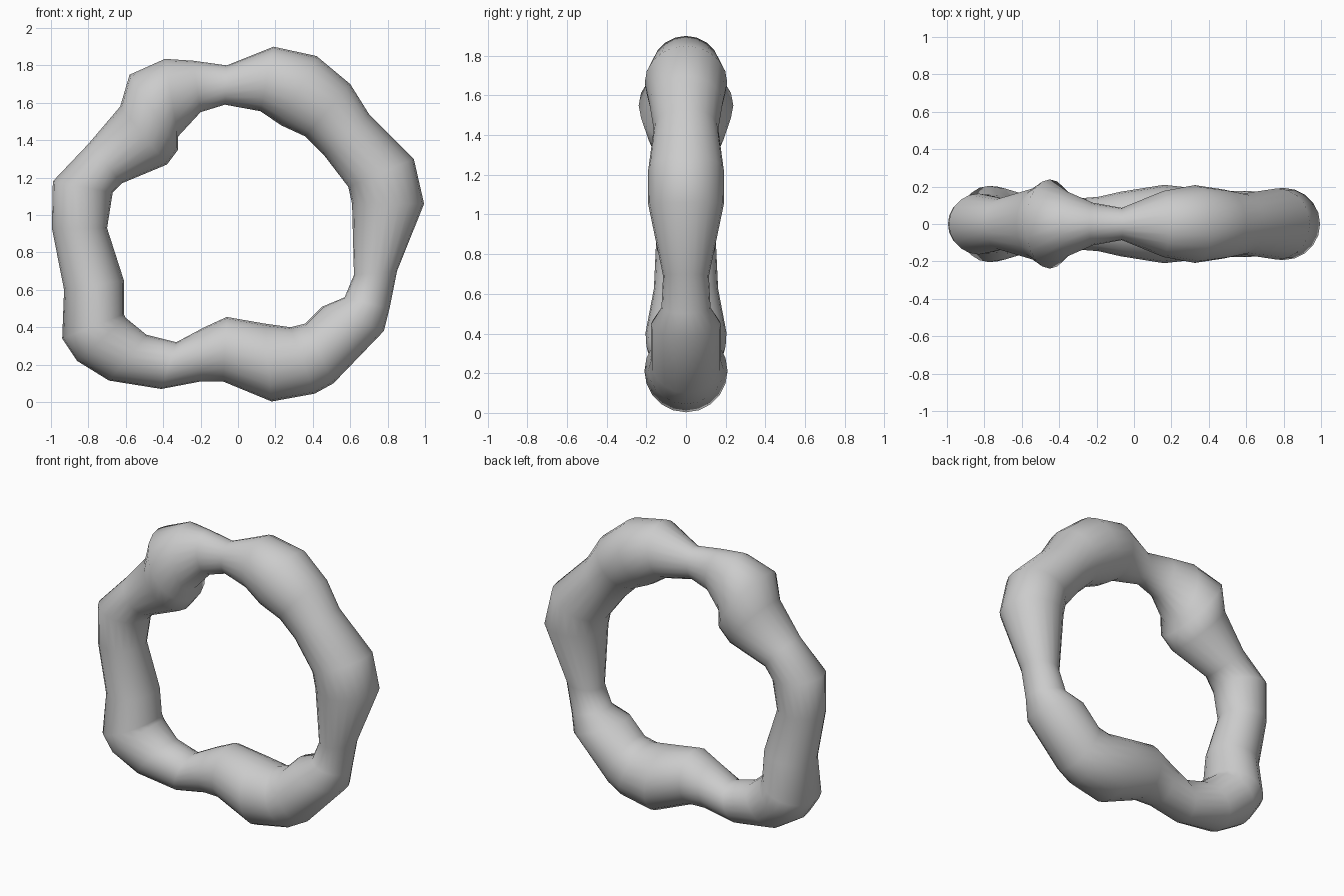
import bpy, bmesh, math
from mathutils import Vector

if "Cube" in bpy.data.objects:
    bpy.data.objects.remove(bpy.data.objects["Cube"])

# Key cross-sections clockwise from the top neck: outer x, outer z, inner x, inner z
sections = [
    (-.06, 1.80, -.07, 1.59), (.19, 1.90, .12, 1.555), (.42, 1.85, .23, 1.48),
    (.60, 1.70, .36, 1.42), (.70, 1.54, .46, 1.32), (.94, 1.30, .59, 1.15),
    (.995, 1.06, .61, 1.06), (.85, .70, .62, .68), (.81, .50, .57, .56),
    (.78, .38, .45, .51), (.51, .10, .36, .42), (.41, .045, .28, .40),
    (.18, .003, .14, .42), (-.08, .11, -.06, .455), (-.20, .11, -.18, .40),
    (-.41, .07, -.33, .32), (-.69, .115, -.49, .36), (-.86, .22, -.60, .45),
    (-.94, .34, -.61, .47), (-.93, .60, -.61, .65), (-.995, .93, -.70, .93),
    (-.99, 1.18, -.67, 1.12), (-.80, 1.38, -.62, 1.17), (-.63, 1.58, -.38, 1.27),
    (-.58, 1.75, -.32, 1.35), (-.39, 1.835, -.32, 1.42), (-.24, 1.825, -.20, 1.55),
]
SIDES = 20


def half_depth(centre, radius):
    """Sections are round, except the flatter neck and the fuller lower left bend."""
    if centre.z > 1.6 and -.36 < centre.x < 0:
        return radius * .82
    if centre.z < .45 and centre.x < -.7:
        return radius * 1.15
    return radius


# Lumpy ring: loops bridged into a closed tube
bm = bmesh.new()
loops = []
for ox, oz, ix, iz in sections:
    outer, inner = Vector((ox, 0, oz)), Vector((ix, 0, iz))
    centre, arm = (outer + inner) / 2, (outer - inner) / 2
    depth = half_depth(centre, arm.length)
    loops.append([bm.verts.new(centre + arm * math.cos(a) + Vector((0, depth * math.sin(a), 0)))
                  for a in (2 * math.pi * k / SIDES for k in range(SIDES))])
for i, loop in enumerate(loops):
    nxt = loops[(i + 1) % len(loops)]
    for k in range(SIDES):
        j = (k + 1) % SIDES
        bm.faces.new((loop[k], loop[j], nxt[j], nxt[k]))
bmesh.ops.recalc_face_normals(bm, faces=bm.faces)

mesh = bpy.data.meshes.new("lumpy_ring")
bm.to_mesh(mesh)
bm.free()
ring = bpy.data.objects.new("lumpy_ring", mesh)
bpy.context.collection.objects.link(ring)
bpy.context.view_layer.objects.active = ring
ring.select_set(True)
bpy.ops.object.shade_smooth_by_angle(angle=math.radians(60))
